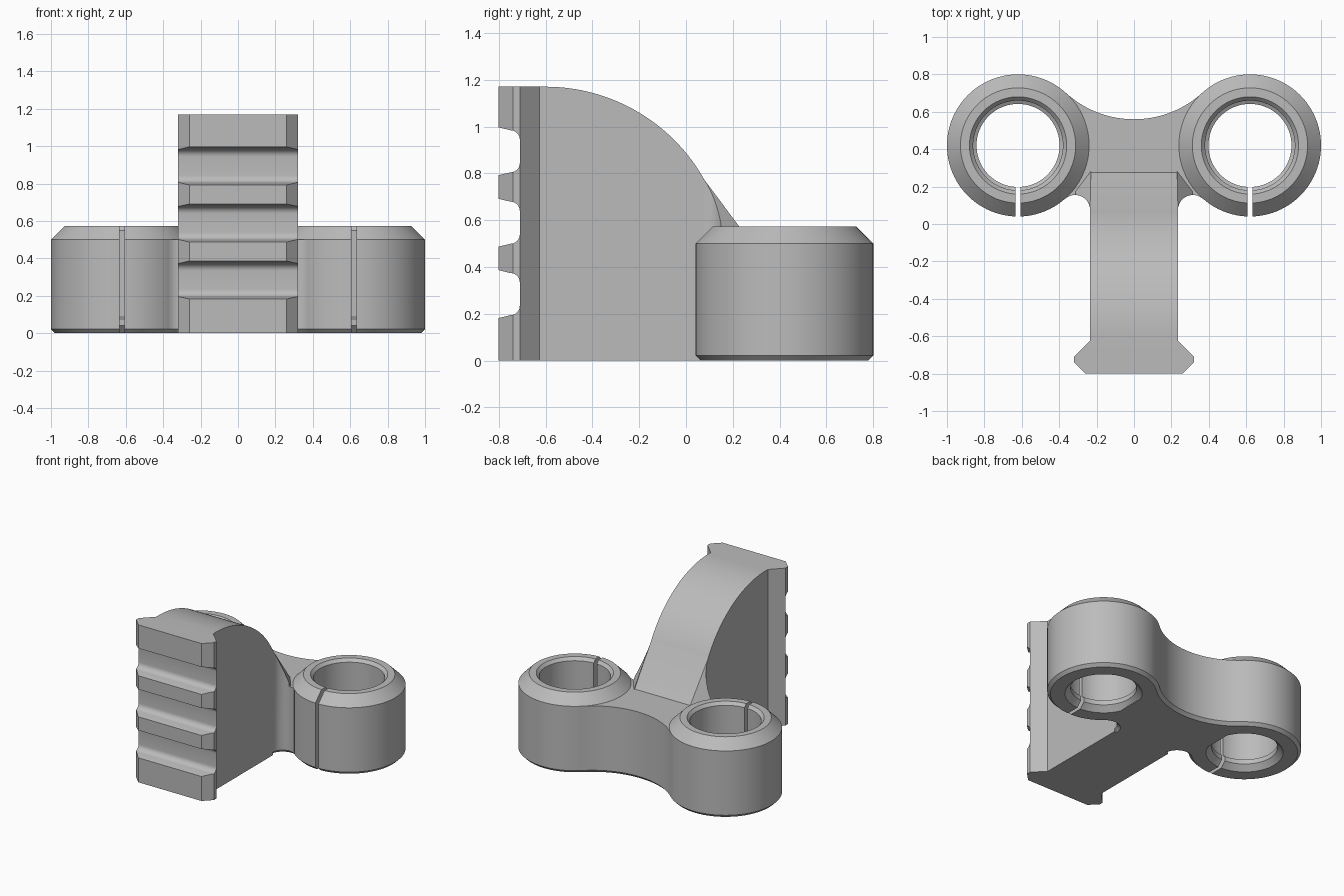
import bpy, bmesh
from math import sin, cos, pi, atan2, radians, sqrt

if "Cube" in bpy.data.objects:
    bpy.data.objects.remove(bpy.data.objects["Cube"])

GREY = (0.5, 0.5, 0.5, 1)
mat = bpy.data.materials.new("plain grey")
mat.use_nodes = True
mat.diffuse_color = GREY
mat.node_tree.nodes["Principled BSDF"].inputs["Base Color"].default_value = GREY

RING_X, RING_Y, RING_R = 0.62, 0.42, 0.38
COL_X = 0.235
WEB_TOP = 0.5


def arc(cx, cy, r, a0, a1, n):
    return [(cx + r * cos(a0 + (a1 - a0) * i / n),
             cy + r * sin(a0 + (a1 - a0) * i / n)) for i in range(n + 1)]


def loft(name, layers, closed=False):
    """Skin rings of equal point count; cap the ends, or close the loop."""
    bm = bmesh.new()
    rows = [[bm.verts.new(p) for p in layer] for layer in layers]
    pairs = list(zip(rows, rows[1:]))
    if closed:
        pairs.append((rows[-1], rows[0]))
    else:
        bm.faces.new(rows[0])
        bm.faces.new(rows[-1])
    for a, b in pairs:
        for i in range(len(a)):
            j = (i + 1) % len(a)
            bm.faces.new((a[i], a[j], b[j], b[i]))
    bmesh.ops.recalc_face_normals(bm, faces=bm.faces)
    mesh = bpy.data.meshes.new(name)
    bm.to_mesh(mesh)
    bm.free()
    mesh.materials.append(mat)
    obj = bpy.data.objects.new(name, mesh)
    bpy.context.collection.objects.link(obj)
    return obj


def across(name, profile, half, x=0):
    """Extrude a (y, z) profile along x."""
    return loft(name, [[(x + s * half, y, z) for y, z in profile] for s in (-1, 1)])


def activate(obj):
    bpy.ops.object.select_all(action='DESELECT')
    obj.select_set(True)
    bpy.context.view_layer.objects.active = obj


def cut(obj, cutter):
    mod = obj.modifiers.new("cut", 'BOOLEAN')
    mod.operation, mod.solver, mod.object = 'DIFFERENCE', 'EXACT', cutter
    activate(obj)
    bpy.ops.object.modifier_apply(modifier=mod.name)
    bpy.data.objects.remove(cutter)


def smooth(obj):
    activate(obj)
    bpy.ops.object.shade_smooth_by_angle(angle=radians(25))


# Split clamp rings: chamfered outside, stepped bore with a lip at the bottom
ring_profile = [(0.26, 0), (0.358, 0), (RING_R, 0.022), (RING_R, 0.5),
                (0.308, 0.572), (0.26, 0.572), (0.24, 0.55), (0.24, 0.085),
                (0.222, 0.075), (0.222, 0.04)]
SEG = 96
for side, label in ((1, "left"), (-1, "right")):
    cx = side * RING_X
    ring = loft(label + "_clamp_ring",
                [[(cx + r * cos(2 * pi * k / SEG), RING_Y + r * sin(2 * pi * k / SEG), z)
                  for r, z in ring_profile] for k in range(SEG)], closed=True)
    slit = [(0, -0.1), (0.3, -0.1), (0.3, 0.7), (0, 0.7)]
    cut(ring, across("slit_cutter", slit, 0.0125, cx))
    smooth(ring)

# Web joining the rings: concave back, small fillets beside the column
BACK_R = 0.541
BACK_Y = 0.56 + BACK_R
FIL_R, FIL_Y = 0.08, 0.075
FIL_X = COL_X + FIL_R


def fillet(d=0):
    end = atan2(RING_Y - FIL_Y, RING_X - FIL_X)
    return arc(FIL_X, FIL_Y, FIL_R + d, pi, end, 12)


def web_outline(d):
    swing = atan2(RING_X, BACK_Y - RING_Y)
    back = arc(0, BACK_Y, BACK_R + d, -pi / 2 + swing, -pi / 2 - swing, 32)
    front = fillet(d)
    mirrored = [(-x, y) for x, y in front]
    return back + mirrored[::-1] + front


web = loft("web", [[(x, y, z) for x, y in web_outline(d)]
                   for z, d in ((0, 0.022), (0.022, 0), (WEB_TOP, 0))])
smooth(web)

# Column with a rounded back that runs straight down onto the web
SLOPE_Y, SLOPE_Z = 0.08, 0.77
ARC_Y, ARC_R = -0.6, 0.778
ARC_Z = 1.17 - ARC_R
end = atan2(SLOPE_Z - ARC_Z, SLOPE_Y - ARC_Y)
column_profile = [(-0.66, 0), (-0.66, 1.17)] + arc(ARC_Y, ARC_Z, ARC_R, pi / 2, end, 32)
column_profile += [(0.285, 0.485), (0.285, 0.3), (FIL_Y, 0.3), (FIL_Y, 0)]
smooth(across("column", column_profile, COL_X))

# Gussets: the fillets carried up the column and cut by a sloping plane
for side, label in ((1, "left"), (-1, "right")):
    plan = [p for p in fillet() if p[0] <= FIL_X + 0.001]
    plan += [(FIL_X, 0.29), (COL_X - 0.005, 0.29)]
    top = [(side * x, y, SLOPE_Z - 1.8 * (x - COL_X) - 1.38 * (y - SLOPE_Y)) for x, y in plan]
    base = [(side * x, y, 0.2) for x, y in plan]
    smooth(loft(label + "_gusset", [base, top]))

# Mounting rail with cross slots
half_rail = [(0.26, -0.8), (0.32, -0.74), (0.32, -0.71), (COL_X, -0.625)]
rail_plan = half_rail + [(-x, y) for x, y in half_rail[::-1]]
rail = loft("rail", [[(x, y, z) for x, y in rail_plan] for z in (0, 1.17)])
for low in (0.182, 0.487, 0.792):
    lower = [(-0.82, -0.005), (-0.8, 0), (-0.75, 0.012)]
    lower += arc(-0.75, 0.052, 0.04, -pi / 2 + 0.25, 0, 6)
    upper = [(y, 0.204 - z) for y, z in lower[::-1]]
    slot = [(y, low + z) for y, z in lower + upper]
    cut(rail, across("slot_cutter", slot, 0.4))
smooth(rail)
